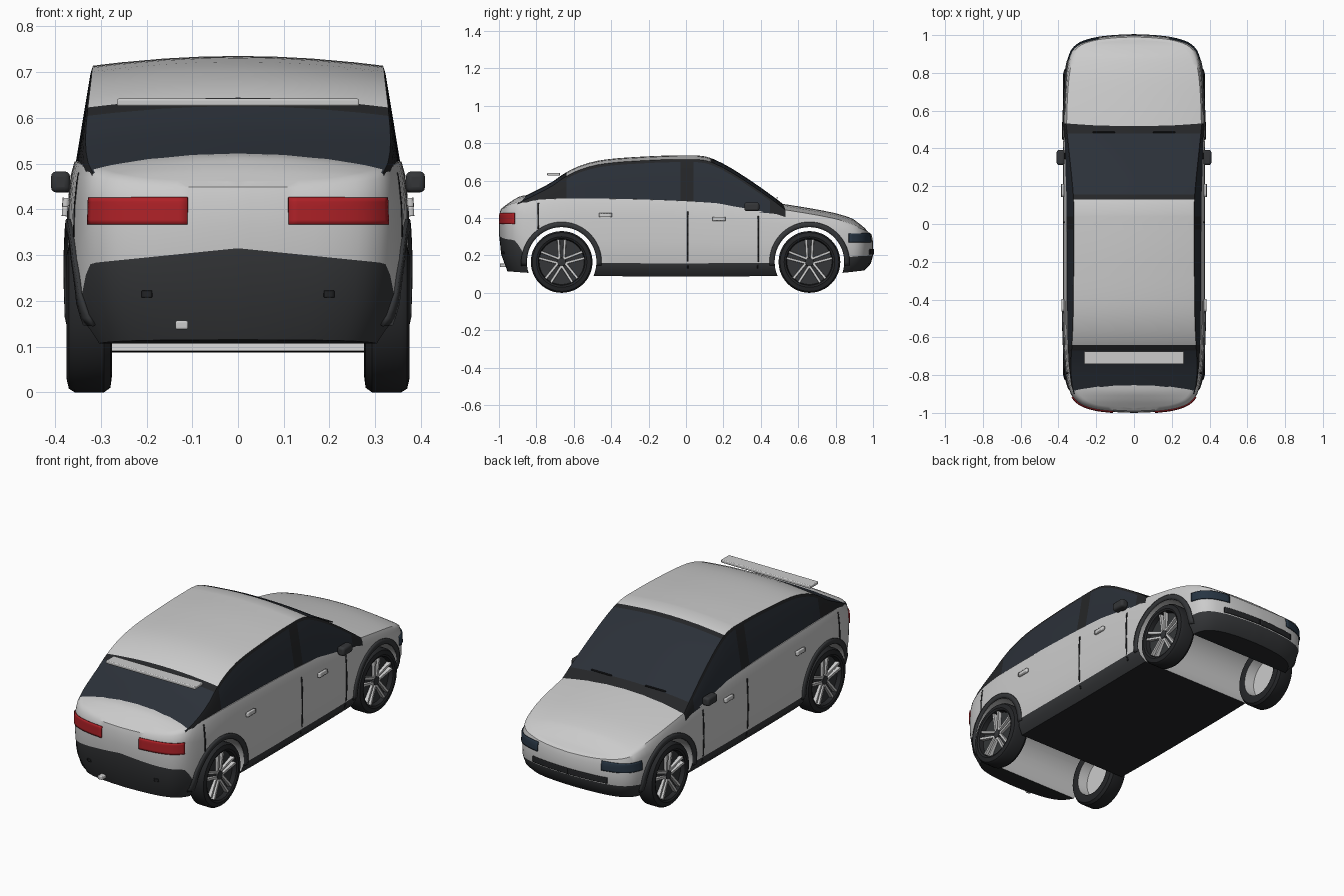
import bpy, bmesh, math
from mathutils import Vector
from mathutils.bvhtree import BVHTree

if "Cube" in bpy.data.objects:
    bpy.data.objects.remove(bpy.data.objects["Cube"])

def material(name, *rgb):
    m = bpy.data.materials.new(name)
    m.diffuse_color = (*rgb, 1)
    m.use_nodes = True
    m.node_tree.nodes["Principled BSDF"].inputs["Base Color"].default_value = m.diffuse_color
    return m

PAINT = material("paint", .80, .80, .82)
TRIM = material("trim", .018, .019, .021)
CLAD = material("cladding", .035, .037, .04)
GLASS = material("glass", .024, .03, .04)
RED = material("tail_red", .42, .015, .02)
LAMP = material("lamp", .02, .035, .055)
METAL = material("metal", .55, .55, .56)

def interp(table, v):
    """Smooth curve through (param, value) pairs."""
    n = len(table)
    v = min(max(v, table[0][0]), table[-1][0])
    i = next(k for k in range(n - 1) if v <= table[k + 1][0])
    def slope(k):
        a, b = table[max(k - 1, 0)], table[min(k + 1, n - 1)]
        return (b[1] - a[1]) / (b[0] - a[0])
    (x0, y0), (x1, y1) = table[i], table[i + 1]
    h = x1 - x0
    t = (v - x0) / h
    return ((2*t**3 - 3*t*t + 1) * y0 + (t**3 - 2*t*t + t) * h * slope(i)
            + (3*t*t - 2*t**3) * y1 + (t**3 - t*t) * h * slope(i + 1))

def smooth(ob, deg=35):
    bpy.ops.object.select_all(action='DESELECT')
    ob.select_set(True)
    bpy.context.view_layer.objects.active = ob
    bpy.ops.object.shade_smooth_by_angle(angle=math.radians(deg))

def build(name, grids, mats, pick=lambda i, j: 0):
    """Mesh from grids of points; pick(i, j) gives each face's material slot."""
    bm = bmesh.new()
    for g in grids:
        rows = [[bm.verts.new(p) for p in r] for r in g]
        for i in range(len(g) - 1):
            for j in range(len(g[0]) - 1):
                f = bm.faces.new((rows[i][j], rows[i+1][j], rows[i+1][j+1], rows[i][j+1]))
                f.material_index = pick(i, j)
    bmesh.ops.remove_doubles(bm, verts=bm.verts, dist=1e-5)
    bmesh.ops.dissolve_degenerate(bm, edges=bm.edges, dist=1e-5)
    bmesh.ops.recalc_face_normals(bm, faces=bm.faces)
    me = bpy.data.meshes.new(name)
    bm.to_mesh(me)
    tree = BVHTree.FromBMesh(bm)
    bm.free()
    ob = bpy.data.objects.new(name, me)
    bpy.context.collection.objects.link(ob)
    for m in mats:
        me.materials.append(m)
    return ob, tree

def flip(grid):
    return [[(-x, y, z) for x, y, z in r] for r in grid]

# Body: half plan outline from rear centre round to nose
PLAN = [(0, -1), (.11, -.995), (.22, -.98), (.30, -.945), (.345, -.87), (.368, -.7), (.375, -.4),
        (.375, 0), (.375, .4), (.368, .7), (.347, .87), (.305, .945), (.22, .98), (.11, .995), (0, 1)]
PX = [(i, p[0]) for i, p in enumerate(PLAN)]
PY = [(i, p[1]) for i, p in enumerate(PLAN)]
BELT = [(-1, .46), (-.95, .478), (-.85, .495), (-.6, .505), (0, .49), (.45, .455), (.6, .435),
        (.8, .40), (.9, .372), (.97, .345), (1, .325)]
FLOOR = [(-1, .115), (-.85, .105), (-.5, .09), (.5, .09), (.85, .105), (1, .12)]
DARK = [(-.94, .285), (-.91, .275), (-.86, .2), (-.8, .165), (.8, .165), (.87, .19), (1, .2)]

def plan(u):
    return interp(PX, u), interp(PY, u)

def u_at(y):
    lo, hi = 0, 14
    for _ in range(30):
        mid = (lo + hi) / 2
        lo, hi = (mid, hi) if plan(mid)[1] < y else (lo, mid)
    return lo

half = []
for k in range(57):
    x, y = plan(k / 4)
    x = max(x, 0) if 0 < k < 56 else 0
    zb, zd, zt = interp(FLOOR, y), interp(DARK, y), interp(BELT, y)
    if y < -.93:
        zd = .315 - .1 * x
    crown = .03 * min(1, (1 - abs(y)) / .09)
    mix = lambda a, b, t: a + (b - a) * t
    col = [(0, y * .955, zb), (x * .89, y * .955, zb), (x * .96, y * .988, mix(zb, zd, .45)),
           (x * .99, y, zd), (x, y, mix(zd, zt, .35)), (x * .992, y * .998, mix(zd, zt, .72)),
           (x * .975, y * .99, mix(zd, zt, .92))]
    for s in (1, .94, .82, .6, .3, 0):
        col.append((x * .955 * s, y * .975, zt + crown * (1 - s * s)))
    half.append(col)
body, tree = build("body", [half, flip(half)], [PAINT, CLAD, TRIM],
                   lambda i, j: 2 if j == 0 else 1 if j < 3 else 0)

# Wheel arches cut straight through
AXLES = (-.665, .66)
for y in AXLES:
    bpy.ops.mesh.primitive_cylinder_add(vertices=64, radius=.186, depth=1.2, location=(0, y, .165),
                                        rotation=(0, math.pi / 2, 0))
    cut = bpy.context.object
    cut.hide_render = True
    bpy.context.view_layer.objects.active = body
    mod = body.modifiers.new("arch", 'BOOLEAN')
    mod.object, mod.operation, mod.solver = cut, 'DIFFERENCE', 'EXACT'
    bpy.ops.object.modifier_apply(modifier=mod.name)
    bpy.data.objects.remove(cut)
smooth(body)

# Cabin: sections along the car, roof paint on top and glass around
ROOF = [(-.9, .50), (-.8, .548), (-.72, .59), (-.66, .632), (-.58, .675), (-.45, .71), (-.2, .73),
        (0, .735), (.1, .73), (.2, .69), (.35, .597), (.5, .49), (.53, .465)]
ys = sorted([-.9 + .0477 * i for i in range(31)] + [-.67, -.64, -.03, .04, .13, .155, .45, .48])
cabin = []
for y in ys:
    zr, w = interp(ROOF, y), plan(u_at(y))[0] / .375
    side = lambda z: (.358 - (z - .48) * .165) * w
    zb = min(interp(BELT, y) - .03, zr - .06)
    ze = zr - .036
    sec = [(side(z), y, z) for z in (zb, (zb + ze) / 2, ze)]
    for s in (.985, .94, .8, .5, .25, 0):
        sec.append((side(ze) * s, y, zr - .022 * s * s))
    cabin.append(sec)

def cabin_slot(i, j):
    y = (ys[i] + ys[i + 1]) / 2
    if j < 2:
        return 2 if -.03 < y < .04 or y > .45 or y < -.64 else 1
    if j == 2:
        return 2
    if -.64 < y < .13:
        return 0
    return 2 if -.67 < y < .155 or y > .48 else 1

cab, _ = build("cabin", [cabin, flip(cabin)], [PAINT, GLASS, TRIM], cabin_slot)
smooth(cab, 30)

# Panels that hug the body surface, on both sides
def hug(name, points, mat, lift=.002, thick=.006):
    grid = []
    for row in points:
        out = []
        for p, n in row:
            hit = tree.ray_cast(p + n * .2, -n)[0] or p
            out.append(tuple(hit + n * lift))
        grid.append(out)
    ob, _ = build(name, [grid, flip(grid)], [mat])
    mod = ob.modifiers.new("thickness", 'SOLIDIFY')
    mod.thickness, mod.offset = thick, 0
    smooth(ob)

def band(name, u0, u1, z0, z1, mat, n=14, **kw):
    pts = []
    for i in range(n + 1):
        u = u0 + (u1 - u0) * i / n
        a, b = Vector(plan(max(u - .03, 0))), Vector(plan(min(u + .03, 14)))
        t = (b - a).normalized()
        x, y = plan(u)
        pts.append([(Vector((x, y, z0 + (z1 - z0) * j / 6)), Vector((t.y, -t.x, 0))) for j in range(7)])
    hug(name, pts, mat, **kw)

band("tail_lights", 1, 3.5, .367, .426, RED, lift=.003)
band("headlights", 10, 12.3, .27, .318, LAMP, lift=.003)
band("grille_slot", 12, 14, .205, .235, TRIM)
band("rear_reflectors", 1.7, 1.92, .208, .222, TRIM, n=3)
for nm, y, z0, z1 in (("centre", .01, .13, .435), ("front", .385, .13, .41), ("rear", -.79, .34, .48)):
    band(nm + "_door_seam", u_at(y - .004), u_at(y + .004), z0, z1, TRIM, n=1, lift=.0, thick=.004)
for nm, y, z in (("rear", -.43, .415), ("front", .177, .395)):
    band(nm + "_door_handles", u_at(y - .034), u_at(y + .034), z - .01, z + .01, METAL, n=4,
         lift=.006, thick=.014)
for nm, yc in zip(("rear", "front"), AXLES):
    pts = []
    for i in range(41):
        a = math.radians(-5 + 190 * i / 40)
        pts.append([(Vector((.37, yc + r * math.cos(a), .165 + r * math.sin(a))), Vector((1, 0, 0)))
                    for r in (.187, .2, .214)])
    hug(nm + "_arch_trim", pts, CLAD, lift=.003, thick=.01)

# Wheels: lathed tyre and rim, five twin spokes
PROFILE = [(.335, 0), (.335, .108), (.28, .114), (.275, .125), (.279, .155), (.293, .165), (.357, .165),
           (.37, .157), (.375, .135), (.37, .125), (.347, .12), (.347, 0)]
for nm, yc in zip(("rear", "front"), AXLES):
    for tag, sx in (("right", 1), ("left", -1)):
        ring = [[(sx * x, yc + r * math.cos(a), .165 + r * math.sin(a)) for x, r in PROFILE]
                for a in [math.tau * k / 48 for k in range(49)]]
        w, _ = build(f"{nm}_{tag}_wheel", [ring], [TRIM, METAL, CLAD],
                     lambda i, j: 1 if j < 2 else 2 if j > 9 else 0)
        smooth(w)
        grids = []
        for k in range(10):
            a = math.pi / 2 + math.tau * (k // 2) / 5
            off = .011 if k % 2 else -.011
            def pt(r, s, x):
                s = off * (1 + r * 5) + s
                return (sx * x, yc + r * math.cos(a) - s * math.sin(a), .165 + r * math.sin(a) + s * math.cos(a))
            grids.append([[pt(r, -.007, .346), pt(r, -.006, x), pt(r, .006, x), pt(r, .007, .346)]
                          for r, x in ((.012, .357), (.07, .362), (.121, .368))])
        hub = [[(sx * x, yc + r * math.cos(t), .165 + r * math.sin(t)) for x, r in ((.346, .024), (.36, .022), (.362, 0))]
               for t in [math.tau * q / 20 for q in range(21)]]
        build(f"{nm}_{tag}_spokes", grids, [METAL])
        build(f"{nm}_{tag}_hub", [hub], [CLAD])

# Small solid parts
def box(name, loc, size, mat, bevel=.004):
    bpy.ops.mesh.primitive_cube_add(size=1, location=loc)
    ob = bpy.context.object
    ob.name = name
    ob.scale = size
    bpy.ops.object.transform_apply(location=False, rotation=False, scale=True)
    ob.data.materials.append(mat)
    mod = ob.modifiers.new("bevel", 'BEVEL')
    mod.width, mod.segments = bevel, 3
    smooth(ob)
    return ob

box("rear_spoiler", (0, -.708, .634), (.53, .068, .016), PAINT)
box("exhaust_tip", (-.123, -.955, .147), (.028, .08, .019), METAL)
for tag, sx in (("right", 1), ("left", -1)):
    box(tag + "_mirror", (sx * .388, .352, .46), (.042, .08, .046), CLAD, .012)
    box(tag + "_mirror_arm", (sx * .36, .36, .445), (.04, .03, .016), TRIM)
    box(tag + "_wiper", (sx * .16, .487, .508), (.12, .008, .006), TRIM, .002)
